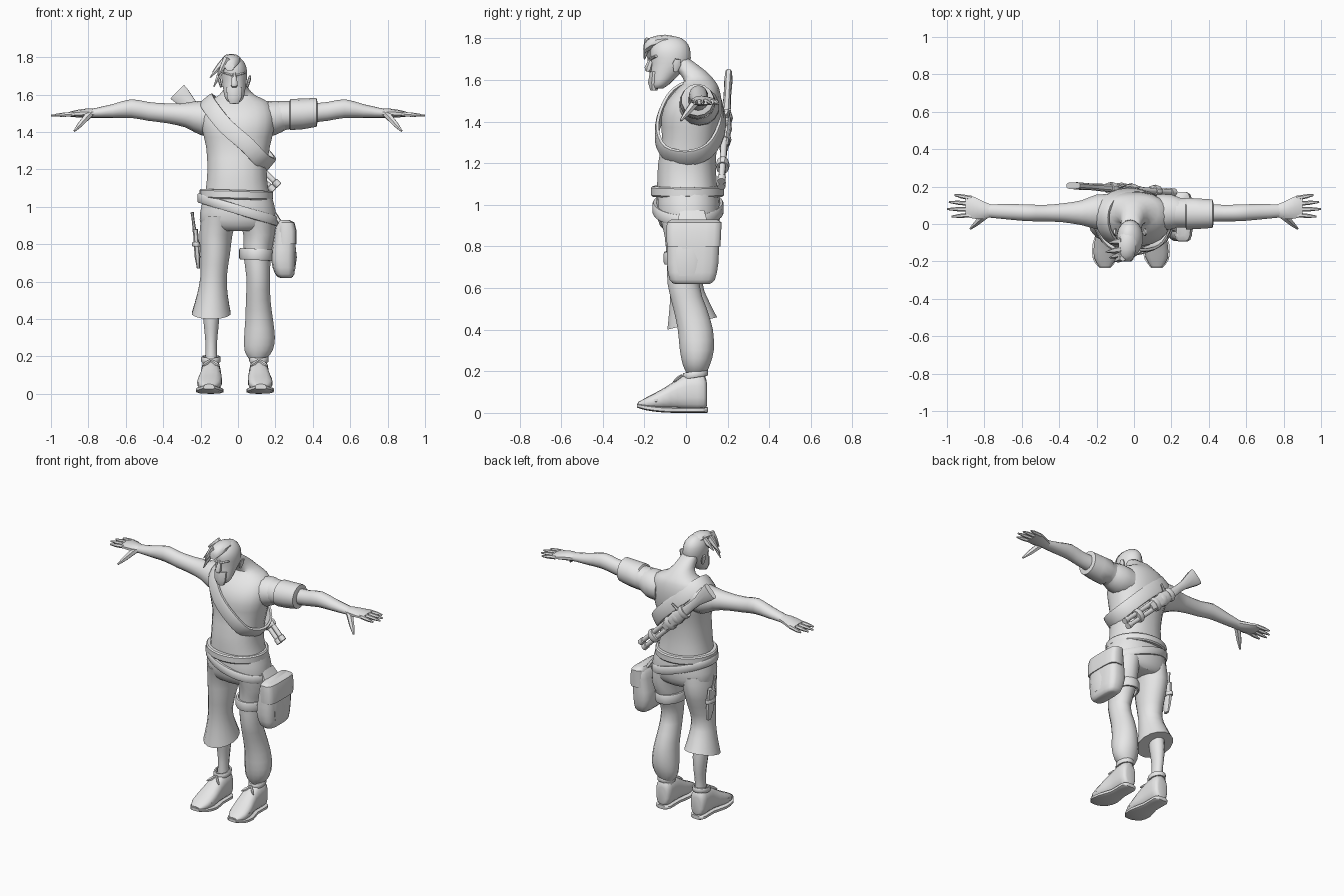
import bpy, bmesh, math
from mathutils import Vector

GREY = bpy.data.materials.new("plain_grey")
GREY.diffuse_color = (0.8, 0.8, 0.8, 1)


def finish(name, rings, closed=False, angle=40):
    """Skin a list of point rings into a shaded object."""
    bm = bmesh.new()
    vs = [[bm.verts.new(p) for p in r] for r in rings]
    n, m = len(rings[0]), len(rings)
    for i in range(m if closed else m - 1):
        a, b = vs[i], vs[(i + 1) % m]
        for j in range(n):
            bm.faces.new((a[j], a[(j + 1) % n], b[(j + 1) % n], b[j]))
    if not closed:
        bm.faces.new(vs[0])
        bm.faces.new(vs[-1])
    bmesh.ops.recalc_face_normals(bm, faces=bm.faces)
    me = bpy.data.meshes.new(name)
    bm.to_mesh(me)
    bm.free()
    me.materials.append(GREY)
    ob = bpy.data.objects.new(name, me)
    bpy.context.collection.objects.link(ob)
    bpy.ops.object.select_all(action='DESELECT')
    ob.select_set(True)
    bpy.context.view_layer.objects.active = ob
    bpy.ops.object.shade_smooth_by_angle(angle=math.radians(angle))
    return ob


def spline(pts, closed=False, sub=3):
    """Catmull-Rom resampling of tuples of any length."""
    P = [Vector(p) for p in pts]
    m, out = len(P), []
    get = lambda i: P[i % m] if closed else P[max(0, min(m - 1, i))]
    for i in range(m if closed else m - 1):
        a, b, c, d = (get(i + k) for k in (-1, 0, 1, 2))
        for s in range(sub):
            t = s / sub
            out.append(0.5 * (2 * b + (c - a) * t + (2 * a - 5 * b + 4 * c - d) * t * t
                              + (3 * b - a - 3 * c + d) * t ** 3))
    return out if closed else out + [P[-1]]


def oval(n, power):
    out = []
    for k in range(n):
        t = 2 * math.pi * (k + 0.5) / n
        c, s = math.cos(t), math.sin(t)
        out.append((math.copysign(abs(c) ** (2 / power), c), math.copysign(abs(s) ** (2 / power), s)))
    return out


def loft(name, axis, rings, n=16, power=2.0, sub=2, tilt=0):
    """Rings of (position, centre u, centre v, radius u, radius v); tilt slants the last ring."""
    order = {'x': (0, 1, 2), 'y': (1, 0, 2), 'z': (2, 0, 1)}[axis]
    samples = spline(rings, sub=sub)
    out = []
    for i, (a, cu, cv, ru, rv) in enumerate(samples):
        w = tilt * max(0, i - len(samples) + 1 + 2 * sub) / (2 * sub)
        ring = []
        for c, s in oval(n, power):
            p = [0, 0, 0]
            for k, val in zip(order, (a + w * rv * s, cu + ru * c, cv + rv * s)):
                p[k] = val
            ring.append(p)
        out.append(ring)
    return finish(name, out)


def spar(name, p0, p1, rings, n=8, power=2.0):
    """Straight part from p0 to p1 with rings of (t, half width, half depth along y)."""
    p0, p1 = Vector(p0), Vector(p1)
    d = (p1 - p0).normalized()
    ref = Vector((0, 1, 0)) if abs(d.y) < 0.8 else Vector((0, 0, 1))
    u = d.cross(ref).normalized()
    v = u.cross(d)
    return finish(name, [[p0.lerp(p1, t) + u * a * c + v * b * s for c, s in oval(n, power)]
                         for t, a, b in rings])


def ribbon(name, pts, width, thick, centre=None):
    """Closed strap following pts, facing away from its centre."""
    P = spline(pts, closed=True)
    mean = sum(P, Vector((0, 0, 0))) / len(P)
    out = []
    for i, p in enumerate(P):
        t = (P[(i + 1) % len(P)] - P[i - 1]).normalized()
        nrm = p - (Vector(centre) if centre else Vector((mean.x, mean.y, p.z)))
        nrm = (nrm - t * nrm.dot(t)).normalized()
        w = t.cross(nrm) * width / 2
        o = nrm * thick
        out.append([p - w - o, p - w + o * 0.5, p - w * 0.7 + o, p + w * 0.7 + o, p + w + o * 0.5, p + w - o])
    return finish(name, out, closed=True)


def hoop(name, cx, cy, cz, rx, ry, width, thick, slope=0, slope_y=0):
    pts = []
    for k in range(10):
        c, s = math.cos(k * math.pi / 5), math.sin(k * math.pi / 5)
        pts.append((cx + rx * c, cy + ry * s, cz + slope * rx * c + slope_y * ry * s))
    return ribbon(name, pts, width, thick)


# Torso and neck
loft("torso", 'z', [(1.0, 0, .01, .19, .15), (1.1, -.005, .005, .168, .145), (1.2, -.005, .005, .16, .14),
                    (1.32, 0, .018, .172, .135), (1.42, 0, .025, .195, .145), (1.5, 0, .04, .195, .132),
                    (1.56, 0, .06, .165, .1), (1.595, -.005, .065, .1, .075), (1.64, -.01, .03, .062, .07),
                    (1.7, -.02, -.04, .052, .06)], n=20, power=2.3)

# Head, nose, ears, brow and beard
loft("head", 'z', [(1.56, -.02, -.135, .03, .025), (1.58, -.02, -.125, .05, .045), (1.63, -.02, -.1, .06, .07),
                   (1.68, -.02, -.075, .068, .092), (1.73, -.022, -.075, .071, .097), (1.77, -.025, -.075, .061, .086),
                   (1.8, -.028, -.075, .036, .055), (1.81, -.03, -.075, .012, .02)], n=18)
spar("nose", (-.02, -.16, 1.715), (-.02, -.185, 1.64), [(0, .01, .012), (.8, .02, .022), (1, .014, .012)])
spar("beard", (-.02, -.15, 1.64), (-.02, -.155, 1.55), [(0, .045, .025), (.6, .042, .032), (1, .025, .018)])
for s in (-1, 1):
    spar("ear", (-.02 + .07 * s, -.05, 1.64), (-.02 + .085 * s, -.04, 1.7), [(0, .007, .01), (.6, .01, .022), (1, .006, .014)])
    spar("brow", (-.02 + .008 * s, -.17, 1.7), (-.02 + .055 * s, -.145, 1.715), [(0, .008, .01), (1, .006, .01)], n=6)

# Hair crest and loose locks
loft("hair_crest", 'y', [(-.2, -.045, 1.75, .025, .025), (-.17, -.04, 1.775, .045, .03), (-.1, -.035, 1.79, .05, .028),
                         (-.03, -.03, 1.775, .035, .025), (0, -.03, 1.75, .015, .015)], n=10)
for x, y, z in ((-.15, -.15, 1.69), (-.13, -.18, 1.64), (-.105, -.2, 1.7), (-.135, -.1, 1.72)):
    spar("hair_lock", (-.06, y * .9, 1.795), (x, y, z), [(0, .02, .02), (.5, .016, .016), (1, .003, .003)], n=6)

# Arms, hands and fingers on both sides
for s in (-1, 1):
    loft("arm", 'x', [(.12 * s, .06, 1.47, .10, .09), (.2 * s, .065, 1.475, .095, .092), (.28 * s, .06, 1.49, .068, .066),
                      (.38 * s, .06, 1.5, .052, .053), (.48 * s, .058, 1.51, .045, .05), (.57 * s, .06, 1.525, .046, .05),
                      (.67 * s, .065, 1.512, .042, .037), (.78 * s, .07, 1.5, .036, .024)], n=14)
    loft("palm", 'x', [(.76 * s, .07, 1.5, .034, .024), (.81 * s, .075, 1.5, .05, .025), (.86 * s, .088, 1.498, .062, .02),
                       (.9 * s, .093, 1.495, .056, .013)], n=10)
    for y0, y1, x1 in ((.138, .155, .96), (.108, .118, .99), (.078, .08, 1.0), (.048, .04, .975)):
        spar("finger", (.87 * s, y0, 1.497), (x1 * s, y1, 1.488), [(0, .013, .013), (.6, .012, .011), (1, .005, .005)], n=6)
    spar("thumb", (.79 * s, .05, 1.5), (.875 * s, -.025, 1.405), [(0, .022, .022), (.6, .016, .016), (1, .006, .006)], n=6)

# Rolled sleeve on one side
loft("sleeve", 'x', [(.22, .06, 1.485, .08, .08), (.275, .06, 1.49, .08, .075), (.28, .055, 1.493, .087, .083),
                     (.35, .055, 1.497, .083, .082), (.42, .055, 1.505, .078, .077), (.425, .055, 1.505, .055, .055)],
     n=14, sub=1)

# Trousers: hips, long gathered leg, short flared leg
loft("hips", 'z', [(1.05, 0, .01, .185, .15), (.97, 0, .012, .205, .155), (.9, 0, .015, .2, .14), (.87, 0, .02, .14, .11)], n=18, power=2.3)
loft("long_trouser_leg", 'z', [(.95, .1, .01, .098, .14), (.85, .115, .02, .088, .125), (.75, .103, .01, .076, .105),
                               (.62, .108, -.012, .064, .078), (.5, .108, .02, .067, .082), (.4, .113, .045, .075, .086),
                               (.3, .115, .052, .084, .083), (.23, .11, .05, .076, .066), (.19, .105, .05, .05, .048)])
loft("flared_trouser_leg", 'z', [(.95, -.1, .01, .098, .14), (.85, -.118, .02, .09, .125), (.75, -.122, .01, .081, .105),
                                 (.63, -.13, 0, .072, .08), (.53, -.137, .015, .083, .095), (.43, -.143, .03, .106, .122)], tilt=.25)

# Calf, ankles and shoes
loft("bare_calf", 'z', [(.5, -.143, .04, .045, .055), (.4, -.143, .05, .044, .055), (.3, -.143, .055, .034, .045),
                        (.22, -.143, .05, .031, .04), (.1, -.143, .05, .04, .045)], n=12)
loft("covered_ankle", 'z', [(.25, .105, .05, .04, .045), (.1, .108, .05, .042, .045)], n=12)
for cx, s in ((-.145, -1), (.112, 1)):
    loft("shoe", 'y', [(.1, cx, .09, .03, .055), (.085, cx, .1, .05, .085), (.02, cx, .102, .053, .087),
                       (-.04, cx, .09, .055, .073), (-.11, cx + .005 * s, .067, .065, .05), (-.18, cx + .01 * s, .05, .06, .03),
                       (-.23, cx + .01 * s, .038, .03, .014)], n=14, power=2.6)
    loft("sole", 'y', [(.105, cx, .014, .03, .013), (.08, cx, .014, .053, .014), (-.02, cx, .014, .052, .014),
                       (-.11, cx + .005 * s, .016, .074, .014), (-.19, cx + .01 * s, .025, .066, .013),
                       (-.235, cx + .01 * s, .035, .03, .01)], n=10, power=4)
    hoop("ankle_tie", cx, .045, .185, .046, .055, .03, .006, 0, .15)
    for k in (-1, 1):
        spar("lace_end", (cx, -.02, .18), (cx + .045 * k, -.06, .15), [(0, .007, .007), (.6, .011, .007), (1, .004, .004)], n=6)
    hoop("toe_strap", cx + .008 * s, -.145, .06, .06, .035, .016, .005)

# Belts, thigh strap and chest strap
hoop("waist_belt", -.01, .008, 1.065, .183, .163, .05, .014, -.03)
hoop("sagging_belt", 0, .01, .985, .207, .162, .05, .01, -.3)
hoop("thigh_strap", .1, .01, .745, .086, .11, .06, .008, -.05)
ribbon("chest_strap", [(-.17, .04, 1.575), (-.145, -.06, 1.53), (-.065, -.122, 1.43), (.05, -.14, 1.33), (.125, -.1, 1.25),
                       (.172, .005, 1.225), (.15, .11, 1.26), (.06, .17, 1.36), (-.06, .172, 1.47), (-.14, .125, 1.55)],
       .085, .009, (0, .02, 1.37))

# Hip bag with flap and pocket
loft("hip_bag", 'z', [(.62, .255, .03, .03, .085), (.64, .25, .03, .052, .11), (.72, .242, .032, .066, .125),
                      (.82, .248, .035, .06, .125), (.89, .25, .038, .05, .125), (.92, .25, .04, .03, .115)], n=16, power=3.5)
loft("bag_flap", 'z', [(.8, .262, .037, .052, .13), (.87, .262, .037, .052, .133), (.915, .258, .04, .045, .133),
                       (.93, .25, .04, .025, .11)], n=16, power=4, sub=1)
spar("bag_pocket", (.295, .0, .8), (.295, .01, .66), [(0, .012, .05), (.5, .02, .055), (1, .01, .045)], power=4)
spar("bag_hanger", (.19, .03, .97), (.235, .03, .9), [(0, .012, .06), (1, .012, .08)], power=4)

# Sheathed knife on the other hip
spar("knife_sheath", (-.228, .05, .88), (-.212, .06, .67), [(0, .014, .038), (.7, .016, .032), (1, .008, .018)], power=3)
spar("knife_handle", (-.245, .04, .97), (-.232, .05, .87), [(0, .01, .016), (.3, .008, .011), (.9, .01, .013), (1, .014, .028)])
hoop("sheath_strap", -.222, .055, .8, .018, .042, .025, .005)

# Long gun carried across the back
A, B = Vector((-.325, .205, 1.615)), Vector((.205, .17, 1.1))
at = lambda t, dy=0, dz=0: A.lerp(B, t) + Vector((dz, dy, dz))
spar("gun_stock", A, at(.45), [(0, .054, .018), (.1, .05, .02), (.4, .028, .018), (.6, .026, .02), (1, .034, .024)], n=10, power=3)
spar("gun_body", at(.38), at(.66), [(0, .034, .024), (.3, .042, .03), (.8, .036, .026), (1, .028, .022)], n=10, power=3)
for k in (-.013, .013):
    spar("gun_barrel", at(.6, 0, k), at(1, 0, k), [(0, .016, .016), (.88, .015, .015), (.89, .02, .02), (1, .02, .02)], n=10)
for t in (.36, .46, .56, .8):
    spar("gun_wrap", at(t), at(t + .05), [(0, .042, .03), (.5, .047, .034), (1, .042, .03)], n=10)
spar("gun_hammer", at(.42), at(.42, .02, .06), [(0, .015, .01), (1, .007, .007)], n=6)
